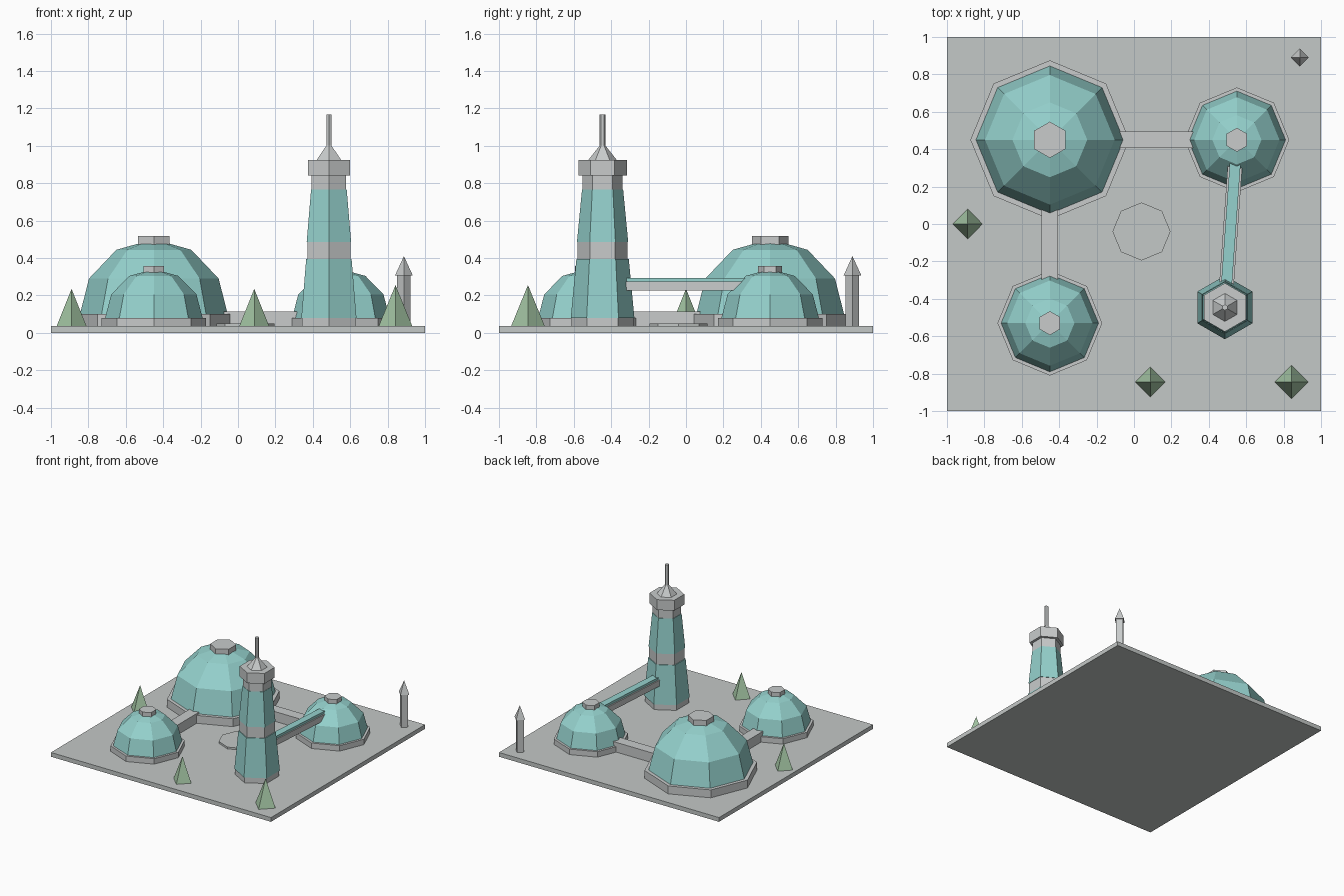
import bpy, bmesh
from math import sin, cos, pi, radians
from mathutils import Vector, Matrix

cube = bpy.data.objects.get("Cube")
if cube:
    bpy.data.objects.remove(cube, do_unlink=True)


def material(name, rgb):
    m = bpy.data.materials.new(name)
    m.use_nodes = True
    m.diffuse_color = (*rgb, 1)
    m.node_tree.nodes["Principled BSDF"].inputs["Base Color"].default_value = (*rgb, 1)
    return m


GROUND = material("ground grey", (0.55, 0.58, 0.57))
GREY = material("concrete grey", (0.58, 0.60, 0.60))
TEAL = material("teal glass", (0.30, 0.64, 0.61))
GREEN = material("tree green", (0.37, 0.56, 0.37))


def finish(name, bm, mat):
    bmesh.ops.recalc_face_normals(bm, faces=bm.faces)
    me = bpy.data.meshes.new(name)
    bm.to_mesh(me)
    bm.free()
    me.materials.append(mat)
    ob = bpy.data.objects.new(name, me)
    bpy.context.collection.objects.link(ob)
    return ob


def lathe(name, centre, profile, sides, mat):
    """Faceted solid from (radius, z) points, first corner facing +y."""
    bm = bmesh.new()
    x, y = centre
    rings = []
    for r, z in profile:
        count = sides if r else 1
        rings.append([bm.verts.new((x + r * sin(2 * pi * i / sides),
                                    y + r * cos(2 * pi * i / sides), z))
                      for i in range(count)])
    for a, b in zip(rings, rings[1:]):
        for i in range(sides):
            j = (i + 1) % sides
            if len(b) == 1:
                bm.faces.new((a[i], a[j], b[0]))
            else:
                bm.faces.new((a[i], a[j], b[j], b[i]))
    for ring in (rings[0], rings[-1]):
        if len(ring) > 2:
            bm.faces.new(ring)
    return finish(name, bm, mat)


def beam(name, start, end, width, z0, z1, mat):
    """Box running along the ground plan from start to end."""
    a, b = Vector(start), Vector(end)
    d, mid = b - a, (a + b) / 2
    angle = Vector((d.x, d.y, 0)).to_track_quat('X', 'Z').to_matrix().to_4x4()
    bm = bmesh.new()
    bmesh.ops.create_cube(bm, size=1, matrix=Matrix.Translation((mid.x, mid.y, (z0 + z1) / 2))
                          @ angle @ Matrix.Diagonal((d.length, width, z1 - z0, 1)))
    return finish(name, bm, mat)


def dome(name, centre, radius, z, height, kerb, kerb_top, cap, cap_z):
    lathe(name + "_kerb", centre, [(kerb, FLOOR), (kerb, kerb_top)], 8, GREY)
    steps = [radians(a) for a in (0, 30, 60)]
    shell = [(radius * cos(a), z + height * sin(a)) for a in steps]
    lathe(name + "_shell", centre, shell + [(0, z + height)], 8, TEAL)
    lathe(name + "_cap", centre, [(cap, cap_z[0]), (cap, cap_z[1])], 6, GREY)


# Ground slab and landing pad
FLOOR = 0.035
beam("ground_slab", (-1, 0), (1, 0), 2, 0, FLOOR, GROUND)
lathe("landing_pad", (0.04, -0.04), [(0.155, FLOOR), (0.155, 0.05)], 8, GROUND)

# Domes
BIG, FRONT, SIDE = (-0.45, 0.45), (-0.45, -0.53), (0.55, 0.45)
dome("large_dome", BIG, 0.40, 0.08, 0.42, 0.425, 0.10, 0.097, (0.47, 0.517))
for label, spot in (("front_dome", FRONT), ("side_dome", SIDE)):
    dome(label, spot, 0.263, 0.07, 0.27, 0.28, 0.08, 0.064, (0.32, 0.358))

# Ground corridors between domes
beam("side_corridor", BIG, SIDE, 0.088, FLOOR, 0.115, GREY)
beam("front_corridor", BIG, FRONT, 0.088, FLOOR, 0.115, GREY)

# Hexagonal tower, stacked from the ground up
TOWER = (0.486, -0.446)
for part, r0, r1, z0, z1, mat in (
        ("plinth", 0.165, 0.165, FLOOR, 0.08, GREY),
        ("lower_glass", 0.17, 0.14, 0.08, 0.395, TEAL),
        ("middle_band", 0.133, 0.133, 0.395, 0.485, GREY),
        ("upper_glass", 0.137, 0.11, 0.485, 0.765, TEAL),
        ("neck", 0.107, 0.107, 0.765, 0.84, GREY),
        ("crown", 0.13, 0.13, 0.84, 0.925, GREY),
        ("roof", 0.075, 0.016, 0.925, 1.0, GREY),
        ("antenna", 0.016, 0.016, 1.0, 1.167, GREY)):
    lathe("tower_" + part, TOWER, [(r0, z0), (r1, z1)], 6, mat)

# Raised bridge from tower to side dome
beam("bridge_deck", TOWER, SIDE, 0.078, 0.225, 0.274, GREY)
beam("bridge_glass", TOWER, SIDE, 0.058, 0.274, 0.294, TEAL)

# Trees
for i, (x, y, r, top) in enumerate(((-0.89, 0, 0.08, 0.235),
                                    (0.087, -0.845, 0.08, 0.235),
                                    (0.842, -0.845, 0.09, 0.255))):
    lathe(f"tree_{i + 1}", (x, y), [(r, FLOOR), (0, top)], 4, GREEN)

# Beacon post
POST = (0.887, 0.89)
lathe("beacon_post", POST, [(0.036, FLOOR), (0.036, 0.305)], 4, GREY)
lathe("beacon_tip", POST, [(0.048, 0.305), (0, 0.41)], 4, GREY)
